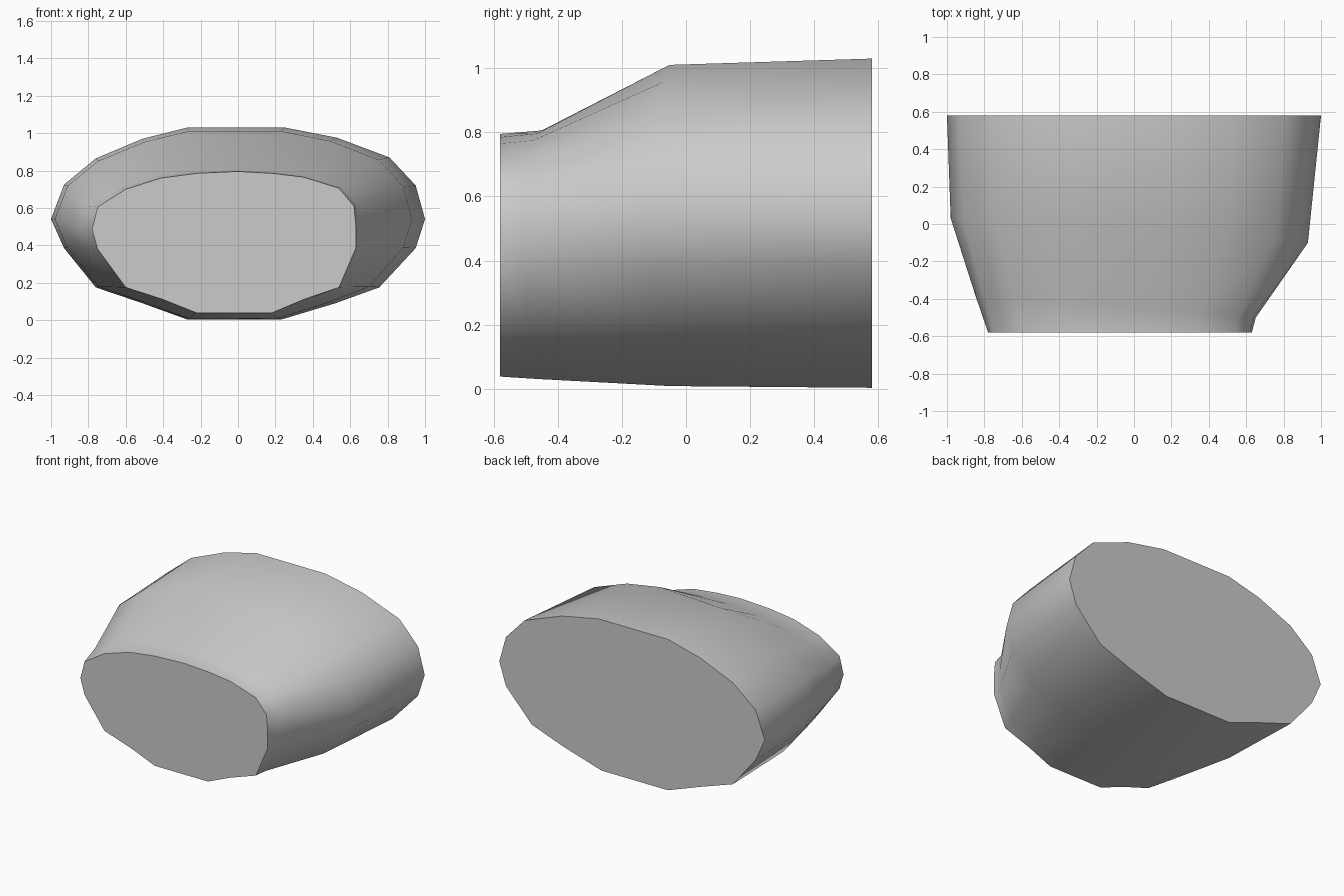
import bpy, bmesh, math

if "Cube" in bpy.data.objects:
    bpy.data.objects.remove(bpy.data.objects["Cube"])

# Cross-sections (x, z), clockwise from the left side
back = [(-1, .54), (-.93, .725), (-.76, .865), (-.51, .97), (-.27, 1.03), (0, 1.03),
        (.25, 1.03), (.53, .975), (.81, .87), (.95, .72), (1, .54), (.95, .385),
        (.755, .175), (.52, .09), (.23, .003), (-.27, .003), (-.51, .09), (-.76, .175), (-.93, .385)]
front = [(-.78, .485), (-.75, .605), (-.6, .70), (-.41, .76), (-.22, .785), (0, .795),
         (.18, .785), (.35, .765), (.54, .705), (.62, .61), (.63, .5), (.63, .385),
         (.54, .175), (.35, .11), (.18, .038), (-.22, .038), (-.4, .11), (-.6, .175), (-.75, .38)]


def lerp(a, b, t):
    return a + (b - a) * t


# Shoulder ring: slightly slimmer than the back, skewed forward on the right
mid = []
for x, z in back:
    mx = x * (.93 if x > 0 else .98)
    mz = .54 + (z - .54) * (.96 if z > .54 else .99)
    mid.append((mx, -.035 - .065 * x, mz))

# Neck ring: just behind the front face, also skewed
neck = []
for (x, z), (mx, _, mz) in zip(front, mid):
    nx = lerp(x, mx, .07 if x > 0 else .33)
    nz = lerp(z, mz, .05 if z > .45 else .25)
    neck.append((nx, -.45 - .08 * x, nz))

rings = [[(x, -.58, z) for x, z in front], neck, mid, [(x, .58, z) for x, z in back]]

# Lofted body with flat end caps
bm = bmesh.new()
loops = [[bm.verts.new(p) for p in r] for r in rings]
n = len(front)
for a, b in zip(loops, loops[1:]):
    for i in range(n):
        j = (i + 1) % n
        bm.faces.new((a[i], a[j], b[j], b[i]))
bm.faces.new(loops[0])
bm.faces.new(loops[-1])
bmesh.ops.recalc_face_normals(bm, faces=bm.faces)
mesh = bpy.data.meshes.new("tapered_body")
bm.to_mesh(mesh)
bm.free()
body = bpy.data.objects.new("tapered_body", mesh)
bpy.context.collection.objects.link(body)
bpy.context.view_layer.objects.active = body
body.select_set(True)
bpy.ops.object.shade_smooth_by_angle(angle=math.radians(50))
